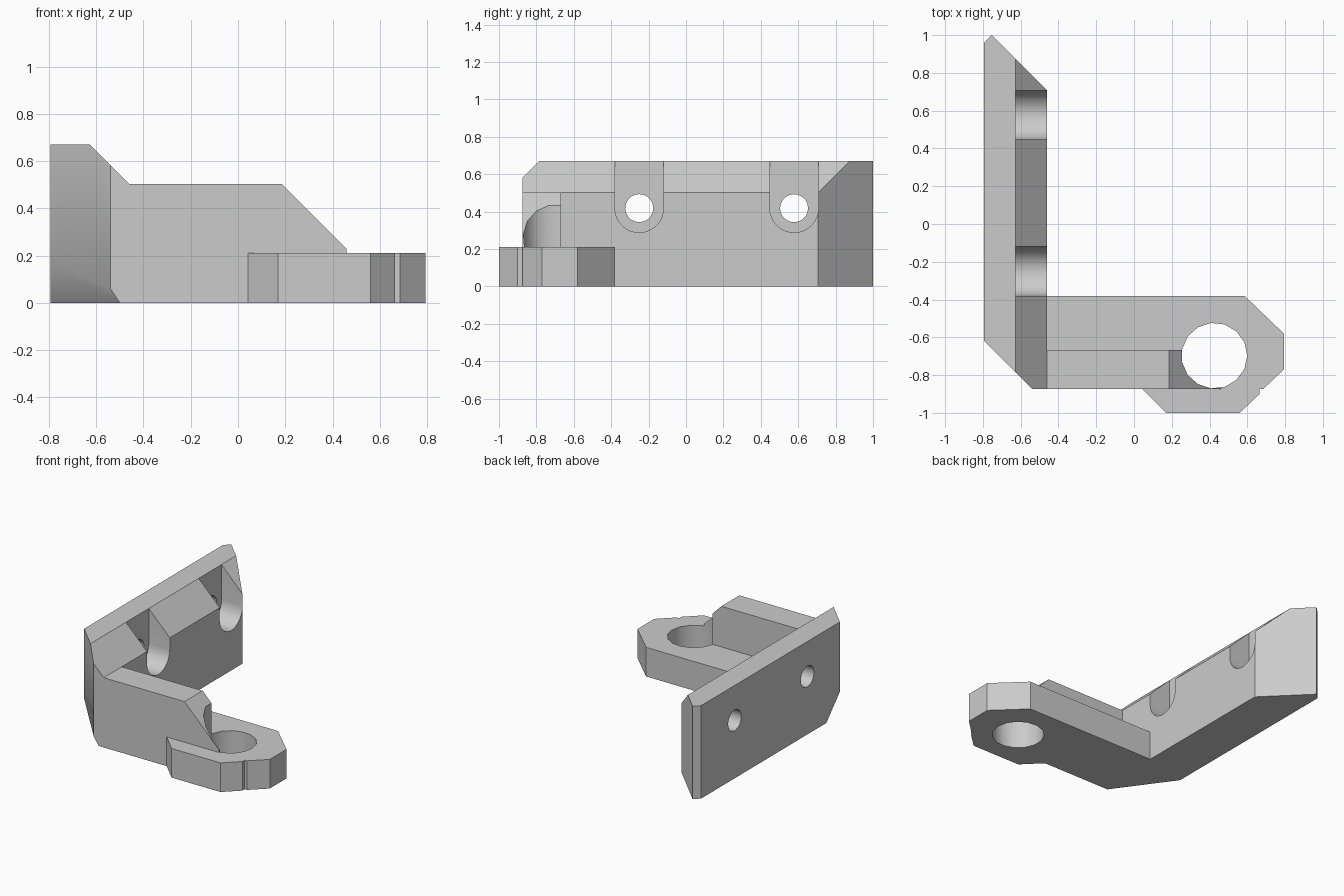
import bpy, bmesh
from math import sin, cos, pi, radians
from mathutils import Vector

cube = bpy.data.objects.get("Cube")
if cube:
    bpy.data.objects.remove(cube, do_unlink=True)

grey = bpy.data.materials.new("plain grey")
grey.use_nodes = True
grey.diffuse_color = (0.6, 0.6, 0.6, 1)
grey.node_tree.nodes["Principled BSDF"].inputs["Base Color"].default_value = (0.6, 0.6, 0.6, 1)


def prism(name, axis, outline, low, high, cuts=()):
    """Extrude an outline along an axis, then slice off corners (point, outward normal)."""
    place = {"x": lambda a, b, t: (t, a, b),
             "y": lambda a, b, t: (a, t, b),
             "z": lambda a, b, t: (a, b, t)}[axis]
    bm = bmesh.new()
    face = bm.faces.new([bm.verts.new(place(a, b, low)) for a, b in outline])
    side = bmesh.ops.extrude_face_region(bm, geom=[face])["geom"]
    bmesh.ops.translate(bm, vec=Vector(place(0, 0, high - low)),
                        verts=[v for v in side if isinstance(v, bmesh.types.BMVert)])
    for point, normal in cuts:
        geom = bm.verts[:] + bm.edges[:] + bm.faces[:]
        bmesh.ops.bisect_plane(bm, geom=geom, plane_co=point, plane_no=normal, clear_outer=True)
        bmesh.ops.holes_fill(bm, edges=[e for e in bm.edges if e.is_boundary])
    bmesh.ops.recalc_face_normals(bm, faces=bm.faces[:])
    mesh = bpy.data.meshes.new(name)
    bm.to_mesh(mesh)
    bm.free()
    mesh.materials.append(grey)
    obj = bpy.data.objects.new(name, mesh)
    bpy.context.collection.objects.link(obj)
    return obj


def combine(target, tool, operation):
    """Apply a boolean and discard the tool."""
    mod = target.modifiers.new("boolean", "BOOLEAN")
    mod.operation, mod.object, mod.solver = operation, tool, "EXACT"
    graph = bpy.context.evaluated_depsgraph_get()
    mesh = bpy.data.meshes.new_from_object(target.evaluated_get(graph))
    target.modifiers.clear()
    target.data = mesh
    bpy.data.objects.remove(tool, do_unlink=True)


def arc(cx, cy, r, start, end, steps):
    angles = [start + (end - start) * i / steps for i in range(steps + 1)]
    return [(cx + r * cos(t), cy + r * sin(t)) for t in angles]


FRONT, LEFT, INNER, LEDGE = -0.873, -0.793, -0.46, -0.627

# Mounting plate with sloped inner top edge and trimmed corners
bracket = prism("bracket", "y",
                [(LEFT, 0), (INNER, 0), (INNER, 0.503), (LEDGE, 0.67), (LEFT, 0.67)],
                FRONT, 1.0,
                [((LEFT, -0.62, 0), (-1, -1, 0)),
                 ((INNER, 0.707, 0), (1, 1, 0)),
                 ((LEFT, 0.96, 0), (-1, 1, 0)),
                 ((-0.5, FRONT, 0), (-1.5, -1.08, -1))])

# Flat arm with the ring end
arm = prism("arm", "z",
            [(-0.48, -0.38), (0.585, -0.38), (0.793, -0.58), (0.793, -0.77),
             (0.685, FRONT), (0.665, FRONT), (0.665, -0.9), (0.56, -1),
             (0.17, -1), (0.043, FRONT), (-0.48, FRONT)], 0, 0.21)
combine(bracket, arm, "UNION")

# Stiffening rib along the front of the arm
rib = prism("rib", "y",
            [(-0.48, 0.1), (0.46, 0.1), (0.46, 0.228), (0.185, 0.503), (-0.48, 0.503)],
            FRONT, -0.667)
combine(bracket, rib, "UNION")

# Large round hole through the arm and rib end
hole = prism("hole", "z", arc(0.4255, -0.697, 0.174, 0, 2 * pi, 15)[:-1], -0.2, 0.9)
combine(bracket, hole, "DIFFERENCE")

# Screw pockets open at the top, with through holes
for y in (-0.25, 0.578):
    pocket = prism("pocket", "x",
                   [(y - 0.13, 0.9)] + arc(y, 0.418, 0.13, pi, 2 * pi, 16) + [(y + 0.13, 0.9)],
                   LEDGE, -0.3)
    combine(bracket, pocket, "DIFFERENCE")
    screw = prism("screw_hole", "x", arc(y, 0.418, 0.075, 0, 2 * pi, 20)[:-1], -1, -0.5)
    combine(bracket, screw, "DIFFERENCE")

# Smooth the round walls, keep the edges sharp
for obj in bpy.context.selected_objects:
    obj.select_set(False)
bracket.select_set(True)
bpy.context.view_layer.objects.active = bracket
bpy.ops.object.shade_smooth_by_angle(angle=radians(30))
